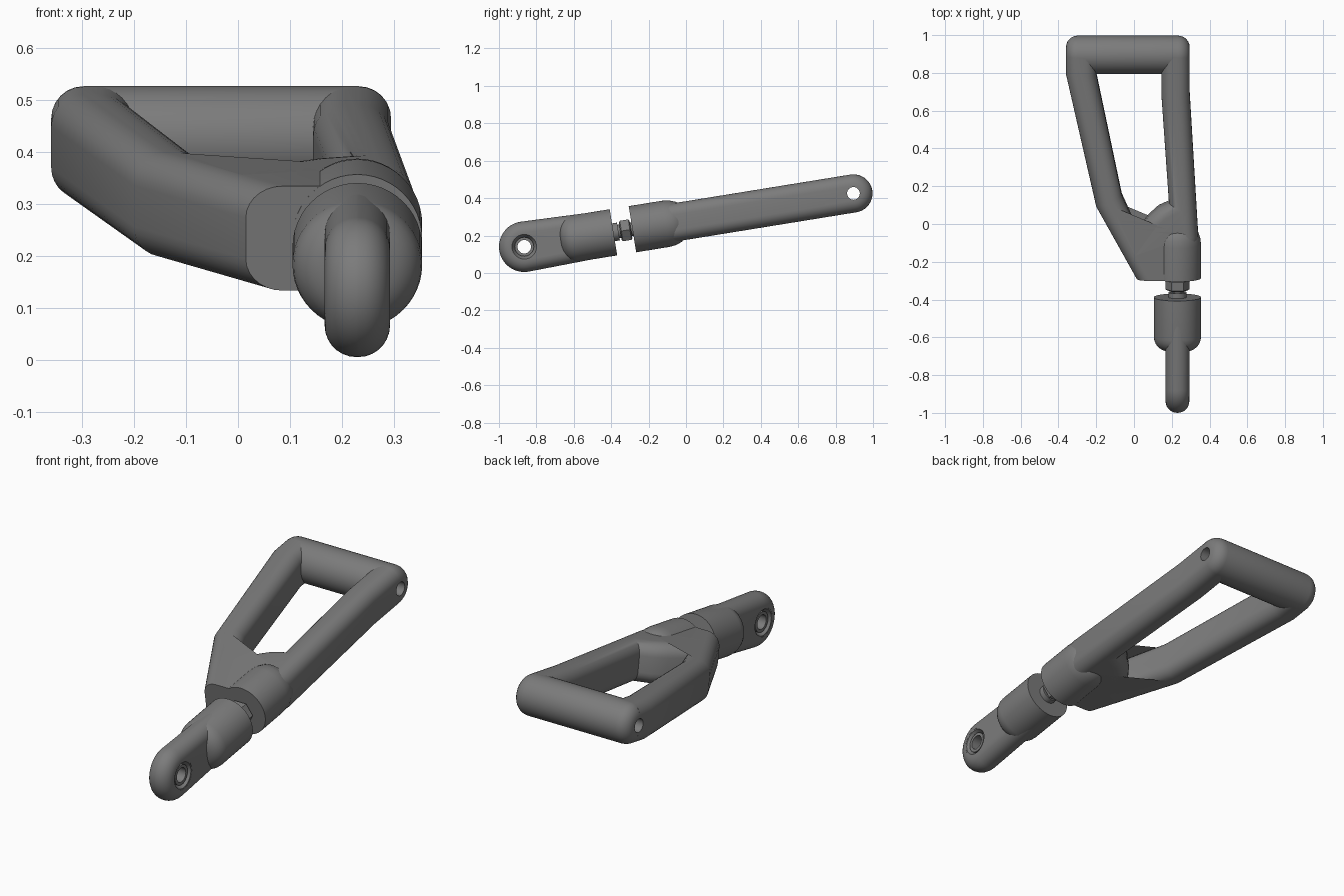
import bpy, bmesh, math
from mathutils import Matrix, Vector

if "Cube" in bpy.data.objects:
    bpy.data.objects.remove(bpy.data.objects["Cube"])

# Everything is laid out along the link axis (y), then tilted nose-down
TILT = Matrix.Translation((0, 0, 0.28)) @ Matrix.Rotation(math.radians(9.2), 4, 'X')
AXIS_X = 0.23      # rod axis
EYE_Y, PIVOT_Y = -0.876, 0.907

steel = bpy.data.materials.new("dark_grey_steel")
steel.diffuse_color = (0.2, 0.2, 0.2, 1)
steel.use_nodes = True
steel.node_tree.nodes["Principled BSDF"].inputs["Base Color"].default_value = steel.diffuse_color


def finish(name, bm):
    bmesh.ops.recalc_face_normals(bm, faces=bm.faces[:])
    bmesh.ops.transform(bm, matrix=TILT, verts=bm.verts[:])
    mesh = bpy.data.meshes.new(name)
    bm.to_mesh(mesh)
    bm.free()
    mesh.materials.append(steel)
    ob = bpy.data.objects.new(name, mesh)
    bpy.context.collection.objects.link(ob)
    return ob


def lathe(name, profile, origin, axis, sides=40, closed=False):
    """Revolve (radius, distance) pairs about the x or y axis."""
    bm = bmesh.new()
    rings = []
    for r, d in profile:
        ring = []
        for i in range(sides):
            a = math.tau * i / sides
            c, s = r * math.cos(a), r * math.sin(a)
            p = (d, c, s) if axis == 'x' else (c, d, s)
            ring.append(bm.verts.new(Vector(p) + Vector(origin)))
        rings.append(ring)
    pairs = list(zip(rings, rings[1:]))
    if closed:
        pairs.append((rings[-1], rings[0]))
    else:
        bm.faces.new(rings[0])
        bm.faces.new(rings[-1])
    for a, b in pairs:
        for i in range(sides):
            j = (i + 1) % sides
            bm.faces.new((a[i], a[j], b[j], b[i]))
    return finish(name, bm)


def rounded_plate(name, points, place, up, half, radius, flat_ends=()):
    """Extrude an outline and round its rims, leaving the flat ends sharp."""
    bm = bmesh.new()
    low = [bm.verts.new(place(p, -half)) for p in points]
    high = [bm.verts.new(place(p, half)) for p in points]
    bm.faces.new(low)
    bm.faces.new(high)
    n = len(points)
    for i in range(n):
        j = (i + 1) % n
        bm.faces.new((low[i], low[j], high[j], high[i]))
    bmesh.ops.recalc_face_normals(bm, faces=bm.faces[:])

    def is_rim(e):
        a, b = e.verts[0].co, e.verts[1].co
        if abs(a[up] - b[up]) > 1e-4:
            return False
        return not any(abs(a.y - y) < 1e-4 and abs(b.y - y) < 1e-4 for y in flat_ends)

    bmesh.ops.bevel(bm, geom=[e for e in bm.edges if is_rim(e)], offset=radius,
                    offset_type='OFFSET', segments=7, profile=0.5,
                    affect='EDGES', clamp_overlap=False)
    return finish(name, bm)


def fillet(r, d, size, way, steps=6):
    """Rounded end of a lathe profile, from the side towards the end face."""
    return [(r - size + size * math.cos(t), d + way * size * (math.sin(t) - 1))
            for t in (math.pi / 2 * k / steps for k in range(steps + 1))]


def cut(ob, tool):
    mod = ob.modifiers.new("bore", 'BOOLEAN')
    mod.object, mod.operation, mod.solver = tool, 'DIFFERENCE', 'EXACT'
    with bpy.context.temp_override(object=ob, active_object=ob):
        bpy.ops.object.modifier_apply(modifier=mod.name)


# Forked frame: two arms joined by a web at the front
outline = [(-0.36, PIVOT_Y), (-0.36, 0.81), (-0.20, 0.10), (0.015, -0.289),
           (0.30, -0.289), (0.34, -0.06), (0.295, 0.70), (0.295, PIVOT_Y),
           (0.145, PIVOT_Y), (0.145, 0.70), (0.185, 0.12), (0.13, 0.095),
           (0.075, 0.045), (0.02, -0.03), (-0.065, 0.16), (-0.20, 0.81),
           (-0.20, PIVOT_Y)]
frame = rounded_plate("forked_frame", outline, lambda p, h: (p[0], p[1], h), 2,
                      0.102, 0.062, (PIVOT_Y, -0.289))

# Pivot bar across the back with a bore through its length
bar = lathe("pivot_bar", fillet(0.102, -0.36, 0.062, -1)[::-1] + fillet(0.102, 0.295, 0.062, 1),
            (0, PIVOT_Y, 0), 'x')
bore = lathe("bore_cutter", [(0.034, -0.6), (0.034, 0.6)], (0, PIVOT_Y, 0), 'x', 32)
cut(frame, bore)
cut(bar, bore)

# Threaded boss on the front of the frame
lathe("frame_boss", [(0.125, -0.29), (0.125, -0.11), (0.121, -0.075), (0.109, -0.04),
                     (0.085, -0.015), (0.05, 0.0)], (AXIS_X, 0, 0), 'y', 48)

# Stud, lock nut and shoulder
lathe("stud", [(0.036, -0.42), (0.036, -0.26)], (AXIS_X, 0, 0), 'y', 24)
lathe("lock_nut", [(0.054, -0.356), (0.064, -0.35), (0.064, -0.304), (0.054, -0.298)],
      (AXIS_X, 0, 0), 'y', 6)
lathe("shoulder", [(0.048, -0.41), (0.048, -0.366)], (AXIS_X, 0, 0), 'y', 24)

# Rod end socket
lathe("rod_socket", fillet(0.125, -0.68, 0.075, -1)[::-1] + [(0.125, -0.393)],
      (AXIS_X, 0, 0), 'y', 48)

# Rod end eye plate, fully rounded round its rim
eye_outline = [(EYE_Y + 0.135 * math.cos(a), 0.135 * math.sin(a))
               for a in (math.radians(88 + 184 * k / 28) for k in range(29))]
eye_outline += [(-0.43, -0.122), (-0.43, 0.122)]
eye = rounded_plate("eye_plate", eye_outline, lambda p, h: (AXIS_X + h, p[0], p[1]), 0,
                    0.063, 0.061, (-0.43,))
eye_cutter = lathe("eye_cutter", [(0.072, -0.3), (0.072, 0.3)], (AXIS_X, EYE_Y, 0), 'x')
cut(eye, eye_cutter)

# Bearing: dished outer race and inner ring
lathe("bearing_race", [(0.074, -0.062), (0.066, -0.062), (0.05, -0.035), (0.05, 0.035),
                       (0.066, 0.062), (0.074, 0.062)], (AXIS_X, EYE_Y, 0), 'x', closed=True)
lathe("bearing_ring", [(0.051, -0.054), (0.036, -0.054), (0.036, 0.054), (0.051, 0.054)],
      (AXIS_X, EYE_Y, 0), 'x', closed=True)

for tool in (bore, eye_cutter):
    bpy.data.objects.remove(tool)

# Smooth shading with crisp edges
for ob in bpy.context.collection.objects:
    ob.select_set(True)
    bpy.context.view_layer.objects.active = ob
bpy.ops.object.shade_smooth_by_angle(angle=math.radians(30))
